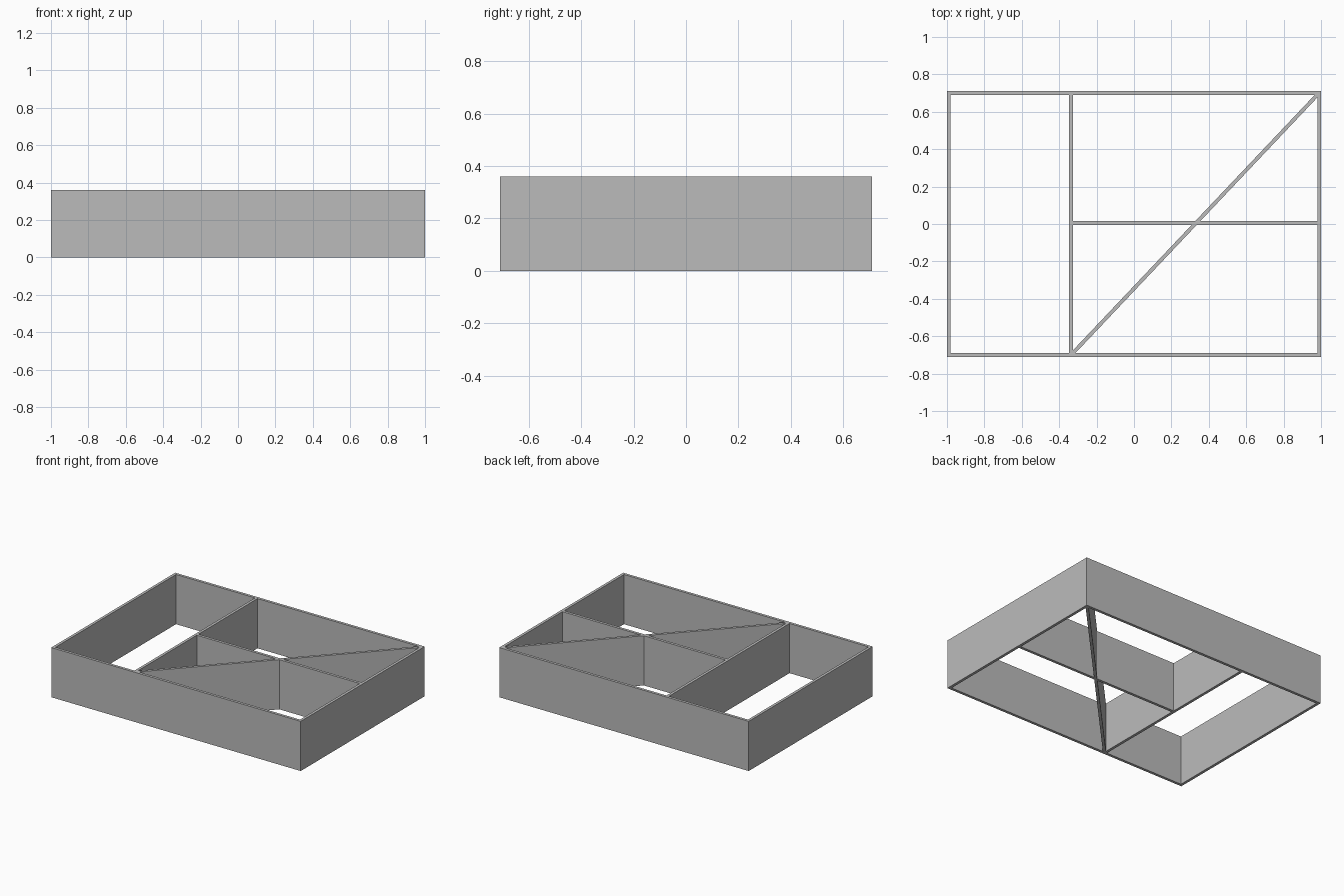
import bpy
import bmesh

cube = bpy.data.objects.get("Cube")
if cube:
    bpy.data.objects.remove(cube, do_unlink=True)

HEIGHT = 0.36
WALL = 0.02
HALF_X, HALF_Y = 1.0, 0.71
IN_X, IN_Y = HALF_X - WALL, HALF_Y - WALL
DIV_L, DIV_R = -0.347, -0.327      # faces of the cross divider
MID = 0.005                        # centre line of the lengthwise divider

grey = bpy.data.materials.new("plain_grey")
grey.use_nodes = True
colour = (0.5, 0.5, 0.5, 1)
grey.diffuse_color = colour
grey.node_tree.nodes["Principled BSDF"].inputs["Base Color"].default_value = colour


def prism(name, outline):
    """Raise a flat footprint to the full wall height."""
    bm = bmesh.new()
    base = bm.faces.new([bm.verts.new((x, y, 0)) for x, y in outline])
    top = bmesh.ops.extrude_face_region(bm, geom=[base], use_keep_orig=True)
    verts = [g for g in top["geom"] if isinstance(g, bmesh.types.BMVert)]
    bmesh.ops.translate(bm, verts=verts, vec=(0, 0, HEIGHT))
    bmesh.ops.recalc_face_normals(bm, faces=bm.faces)
    mesh = bpy.data.meshes.new(name)
    bm.to_mesh(mesh)
    bm.free()
    mesh.materials.append(grey)
    obj = bpy.data.objects.new(name, mesh)
    bpy.context.collection.objects.link(obj)
    return obj


def wall(name, x0, x1, y0, y1):
    return prism(name, [(x0, y0), (x1, y0), (x1, y1), (x0, y1)])


# Outer frame
wall("front_wall", -HALF_X, HALF_X, -HALF_Y, -IN_Y)
wall("back_wall", -HALF_X, HALF_X, IN_Y, HALF_Y)
wall("right_wall", -HALF_X, -IN_X, -IN_Y, IN_Y)
wall("left_wall", IN_X, HALF_X, -IN_Y, IN_Y)

# Inner dividers
wall("cross_divider", DIV_L, DIV_R, -IN_Y, IN_Y)
wall("lengthwise_divider", DIV_R, IN_X, MID - WALL / 2, MID + WALL / 2)

# Diagonal divider, pointed to fit into two opposite corners
w = WALL * 0.7
prism("diagonal_divider", [
    (DIV_R, -IN_Y), (DIV_R + w, -IN_Y), (IN_X, IN_Y - w),
    (IN_X, IN_Y), (IN_X - w, IN_Y), (DIV_R, -IN_Y + w)])
